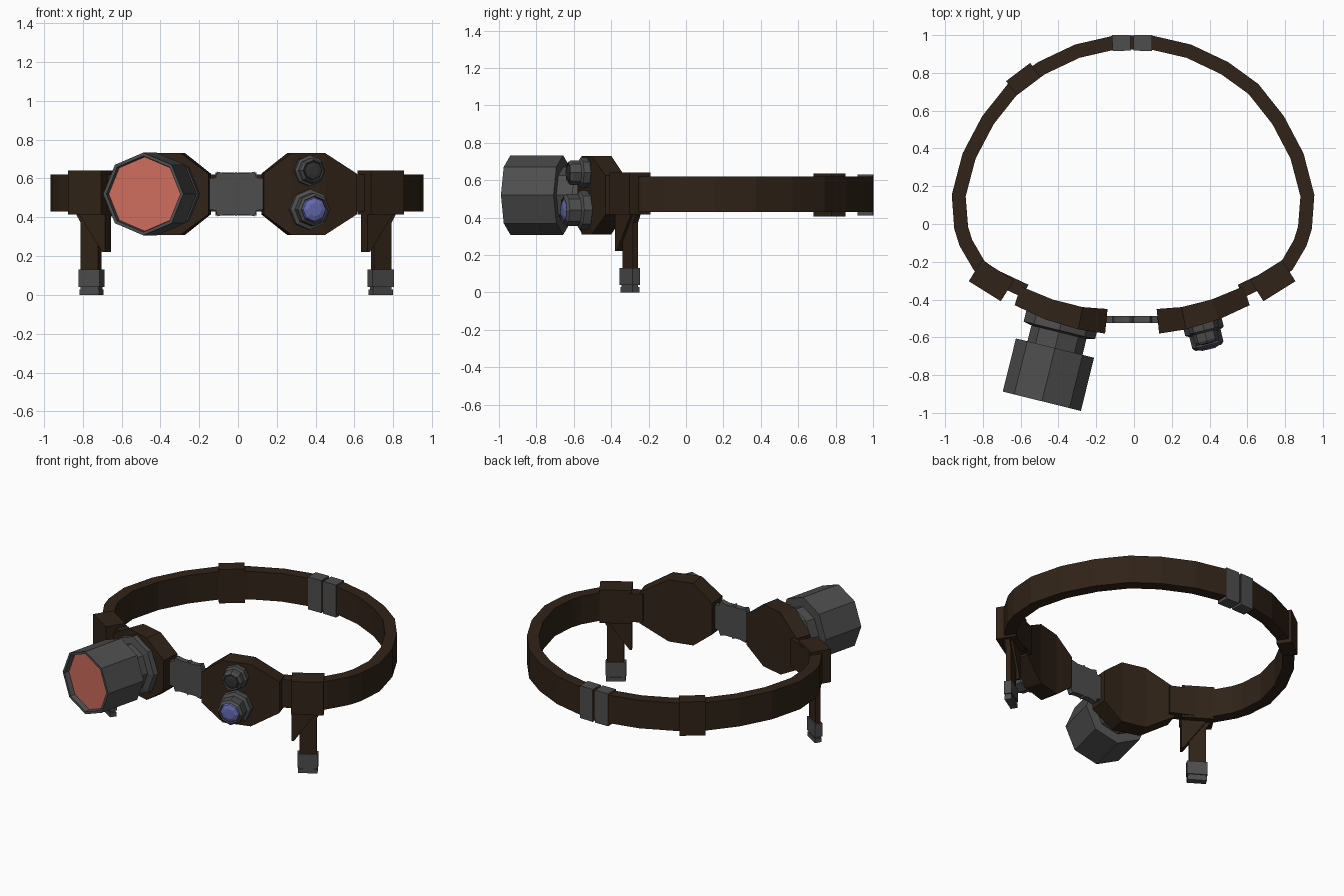
import bpy, bmesh, math
from mathutils import Vector

if "Cube" in bpy.data.objects:
    bpy.data.objects.remove(bpy.data.objects["Cube"])

AXIS = -0.01   # x of the mirror line of the headset


def material(name, rgb):
    m = bpy.data.materials.new(name)
    m.diffuse_color = (*rgb, 1)
    m.use_nodes = True
    m.node_tree.nodes["Principled BSDF"].inputs["Base Color"].default_value = m.diffuse_color
    return m


LEATHER = material("leather", (0.03, 0.017, 0.009))
METAL = material("metal", (0.075, 0.075, 0.075))
DARK = material("dark_glass", (0.03, 0.03, 0.03))
RED = material("red_glass", (0.62, 0.15, 0.11))
BLUE = material("blue_glass", (0.13, 0.14, 0.42))


def loft(name, rings, mat, closed=False):
    """Skin equal-sized rings of points, capping the ends."""
    bm = bmesh.new()
    vs = [[bm.verts.new(p) for p in r] for r in rings]
    n = len(rings[0])
    for a, b in zip(vs, vs[1:]):
        for i in range(n):
            bm.faces.new((a[i], a[(i + 1) % n], b[(i + 1) % n], b[i]))
    bm.faces.new(vs[0])
    bm.faces.new(vs[-1])
    bmesh.ops.recalc_face_normals(bm, faces=bm.faces)
    me = bpy.data.meshes.new(name)
    bm.to_mesh(me)
    bm.free()
    me.materials.append(mat)
    ob = bpy.data.objects.new(name, me)
    bpy.context.collection.objects.link(ob)
    return ob


def prism(name, profile, v0, v1, centre, angle, mat, side=1):
    """Extrude a (u, z) profile from depth v0 to v1; u runs at angle in plan."""
    c, s = math.cos(angle), math.sin(angle)

    def place(u, v, z):
        x, y = centre[0] + u * c - v * s, centre[1] + u * s + v * c
        return (AXIS + side * x, y, z)
    return loft(name, [[place(u, v, z) for u, z in profile] for v in (v0, v1)], mat)


def rect(u0, u1, z0, z1):
    return [(u0, z0), (u1, z0), (u1, z1), (u0, z1)]


def turned(name, origin, direction, profile, mat, sides=8):
    """Turn a (distance, radius) profile round a horizontal axis."""
    d = Vector(direction).normalized()
    w = Vector((d.y, -d.x, 0))
    o = Vector(origin)
    rings = []
    for t, r in profile:
        rings.append([o + d * t + w * (r * math.sin(k * math.tau / sides))
                      + Vector((0, 0, r * math.cos(k * math.tau / sides)))
                      for k in range(sides)])
    return loft(name, rings, mat)


# head strap swept round the back from eye pad to eye pad
half = [(0.57, -0.355), (0.74, -0.275), (0.815, -0.22), (0.885, -0.1), (0.91, -0.02),
        (0.923, 0.15), (0.868, 0.36), (0.768, 0.55), (0.637, 0.715), (0.485, 0.825),
        (0.295, 0.915), (0.1, 0.96)]
path = [Vector(p) for p in half] + [Vector((-x, y)) for x, y in reversed(half)]
rings = []
for i, p in enumerate(path):
    t = (path[min(i + 1, len(path) - 1)] - path[max(i - 1, 0)]).normalized()
    n = Vector((t.y, -t.x)) * 0.037
    rings.append([(p.x + k * n.x - 0.005, p.y + k * n.y, z)
                  for k, z in ((-1, 0.43), (1, 0.43), (1, 0.62), (-1, 0.62))])
loft("head_strap", rings, LEATHER)

# rear buckle halves and strap slider
for s, label in ((1, "right"), (-1, "left")):
    prism("rear_buckle_" + label, rect(0.008, 0.105, 0.41, 0.63), -0.042, 0.042,
          (0, 0.96), -0.02, METAL, s)
prism("strap_slider", rect(-0.08, 0.08, 0.405, 0.635), -0.047, 0.047,
      (0.575, 0.767), math.radians(-37), LEATHER, -1)

# curved octagonal eye pads: columns of (inner xy, outer xy, half height)
cols = [((0.13, -0.45), (0.143, -0.58), 0.105), ((0.262, -0.44), (0.285, -0.558), 0.21),
        ((0.42, -0.40), (0.46, -0.505), 0.21), ((0.59, -0.33), (0.622, -0.43), 0.105)]
for s, label in ((1, "right"), (-1, "left")):
    loft("eye_pad_" + label,
         [[(AXIS + s * p[0], p[1], 0.52 + k * h)
           for p, k in ((a, -1), (b, -1), (b, 1), (a, 1))] for a, b, h in cols], LEATHER)

    # temple block, hanging strap with gusset, and metal tip
    c, ang = (0.745, -0.3), math.radians(32)
    prism("temple_block_" + label, rect(-0.1, 0.1, 0.415, 0.64), -0.066, 0.066, c, ang, LEATHER, s)
    prism("hanging_strap_" + label,
          [(-0.05, 0.12), (0.055, 0.12), (0.055, 0.37), (0.085, 0.42), (-0.05, 0.42)],
          -0.016, 0.016, c, ang, LEATHER, s)
    prism("strap_gusset_" + label, [(-0.1, 0.42), (-0.1, 0.22), (-0.085, 0.22), (0.06, 0.42)],
          -0.03, 0.03, c, ang, LEATHER, s)
    prism("strap_tip_" + label, rect(-0.064, 0.064, 0.04, 0.13), -0.025, 0.025, c, ang, METAL, s)
    prism("strap_tip_neck_" + label, rect(-0.055, 0.055, 0.025, 0.045), -0.018, 0.018, c, ang, METAL, s)
    prism("strap_tip_end_" + label, rect(-0.06, 0.06, 0, 0.028), -0.022, 0.022, c, ang, METAL, s)

# nose bridge with notched outline
bridge = [(-0.14, 0.08), (-0.105, 0.085), (-0.095, 0.115), (-0.055, 0.105), (-0.01, 0.105),
          (0, 0.115), (0.01, 0.105), (0.055, 0.105), (0.095, 0.115), (0.105, 0.085), (0.14, 0.08)]
loft("nose_bridge", [[(AXIS + x, y, 0.52 + k * h) for y, k in
                      ((-0.487, -1), (-0.525, -1), (-0.525, 1), (-0.487, 1))]
                     for x, h in bridge], METAL)

# large telescopic eyepiece on the left pad
d = (-0.24, -0.97, 0)
o = (-0.377, -0.49, 0.52)
turned("scope_barrel", o, d, [(0, 0.195), (0.075, 0.195), (0.085, 0.15), (0.172, 0.15), (0.172, 0.213),
                              (0.462, 0.213), (0.462, 0.196), (0.425, 0.19)], METAL)
turned("scope_lens", o, d, [(0.42, 0.192), (0.43, 0.192)], RED)

# two small sensors on the right pad
d = (0.24, -0.97, 0)
o = (0.36, -0.515, 0.44)
turned("lower_sensor", o, d, [(0, 0.105), (0.055, 0.105), (0.065, 0.085), (0.13, 0.085),
                              (0.145, 0.07), (0.13, 0.066)], METAL)
turned("lower_sensor_lens", o, d, [(0.125, 0.067), (0.143, 0.06), (0.153, 0.035)], BLUE)
o = (0.36, -0.515, 0.64)
turned("upper_sensor", o, d, [(0, 0.08), (0.05, 0.08), (0.06, 0.066), (0.105, 0.066),
                              (0.12, 0.055), (0.11, 0.05)], METAL)
turned("upper_sensor_lens", o, d, [(0.105, 0.051), (0.118, 0.045), (0.123, 0.025)], DARK)
